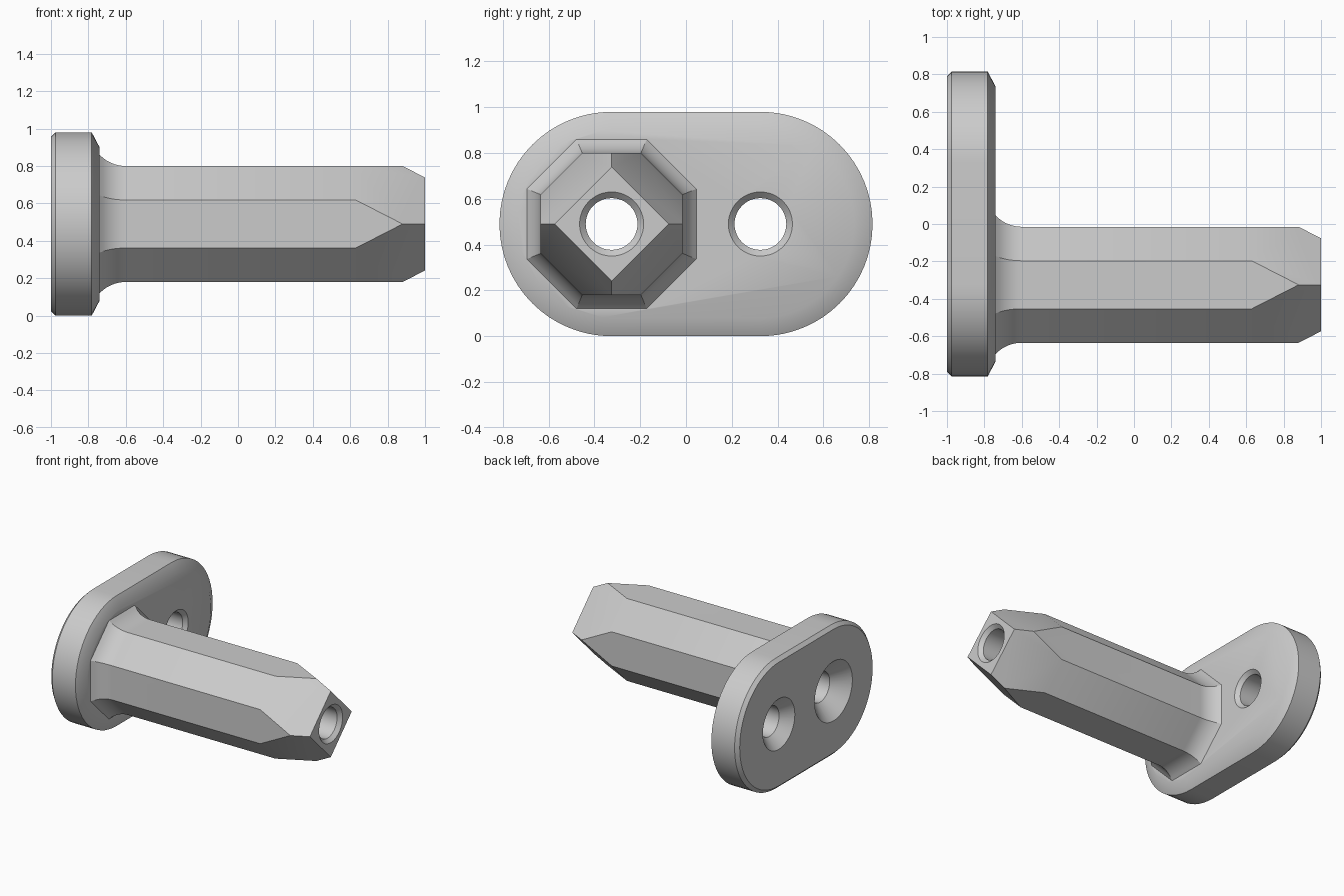
import bpy, bmesh
from math import sin, cos, pi, sqrt
from mathutils import Vector

MID_Z = 0.49        # height of the axis
POST_Y = -0.325     # axis of the post
HOLE_Y = 0.325      # axis of the free screw hole
BORE = 0.113

cube = bpy.data.objects.get("Cube")
if cube:
    bpy.data.objects.remove(cube, do_unlink=True)

grey = bpy.data.materials.new("plain grey")
grey.use_nodes = True
grey.diffuse_color = (0.6, 0.6, 0.6, 1)
grey.node_tree.nodes["Principled BSDF"].inputs["Base Color"].default_value = (0.6, 0.6, 0.6, 1)


def circle(r, y0, n=48):
    return [(y0 + r * cos(2 * pi * i / n), r * sin(2 * pi * i / n)) for i in range(n)]


def octagon(apothem, y0):
    r = apothem / cos(pi / 8)
    return [(y0 + r * cos(pi / 8 + pi * i / 4), r * sin(pi / 8 + pi * i / 4)) for i in range(8)]


def stadium(r, half, n=32):
    pts = []
    for side in (1, -1):
        for i in range(n + 1):
            a = -pi / 2 + pi * i / n
            pts.append((side * (half + r * cos(a)), side * r * sin(a)))
    return pts


def loft(sections):
    """Closed solid through (x, outline) sections along x."""
    bm = bmesh.new()
    rings = [[bm.verts.new((x, y, MID_Z + z)) for y, z in pts] for x, pts in sections]
    for a, b in zip(rings, rings[1:]):
        for i in range(len(a)):
            j = (i + 1) % len(a)
            bm.faces.new((a[i], a[j], b[j], b[i]))
    bm.faces.new(rings[0])
    bm.faces.new(rings[-1])
    bmesh.ops.recalc_face_normals(bm, faces=bm.faces)
    return bm


def make(name, bm):
    mesh = bpy.data.meshes.new(name)
    bm.to_mesh(mesh)
    bm.free()
    mesh.materials.append(grey)
    obj = bpy.data.objects.new(name, mesh)
    bpy.context.collection.objects.link(obj)
    return obj


def combine(target, other, operation):
    mod = target.modifiers.new(operation.lower(), 'BOOLEAN')
    mod.operation = operation
    mod.solver = 'EXACT'
    mod.object = other
    bpy.context.view_layer.objects.active = target
    bpy.ops.object.modifier_apply(modifier=mod.name)
    bpy.data.objects.remove(other, do_unlink=True)


# Base plate: rounded slab with a fine back bevel and a wide front bevel
plate = make("mounting_plate", loft([
    (x, stadium(r, HOLE_Y)) for x, r in
    ((-1, 0.465), (-0.975, 0.49), (-0.782, 0.49), (-0.74, 0.41))]))

# Post: octagonal bar with a flared root
flare = 0.193
sections = [(-0.82, octagon(0.37, POST_Y))]
for i in range(9):
    d = 0.14 * (1 - i / 8)
    sections.append((-0.6 - d, octagon(0.31 + flare - sqrt(flare ** 2 - d ** 2), POST_Y)))
sections.append((1, octagon(0.31, POST_Y)))
bm = loft(sections)

# Tip: four slanted cuts on the diagonal faces
for sy in (1, -1):
    for sz in (1, -1):
        bmesh.ops.bisect_plane(
            bm, geom=bm.verts[:] + bm.edges[:] + bm.faces[:], dist=0.0001,
            plane_co=Vector((0.88, POST_Y + sy * 0.155, MID_Z + sz * 0.155)),
            plane_no=Vector((0.512, sy, sz)), clear_outer=True)
        bmesh.ops.holes_fill(bm, edges=bm.edges[:], sides=0)
bmesh.ops.remove_doubles(bm, verts=bm.verts[:], dist=0.0005)
bmesh.ops.recalc_face_normals(bm, faces=bm.faces)
combine(plate, make("post", bm), 'UNION')

# Screw holes: countersunk at the back, small bevel at the front
for y, sink, front in ((POST_Y, 0.224, 1), (HOLE_Y, 0.19, -0.74)):
    cutter = make("hole_cutter", loft([
        (x, circle(r, y)) for x, r in
        ((-1.02, sink + 0.02), (-1 + sink - BORE, BORE),
         (front - 0.027, BORE), (front + 0.02, BORE + 0.047))]))
    cutter.hide_render = True
    combine(plate, cutter, 'DIFFERENCE')

# Smooth curves, crisp edges
bpy.ops.object.select_all(action='DESELECT')
plate.select_set(True)
bpy.context.view_layer.objects.active = plate
bpy.ops.object.shade_smooth_by_angle(angle=pi / 6)
